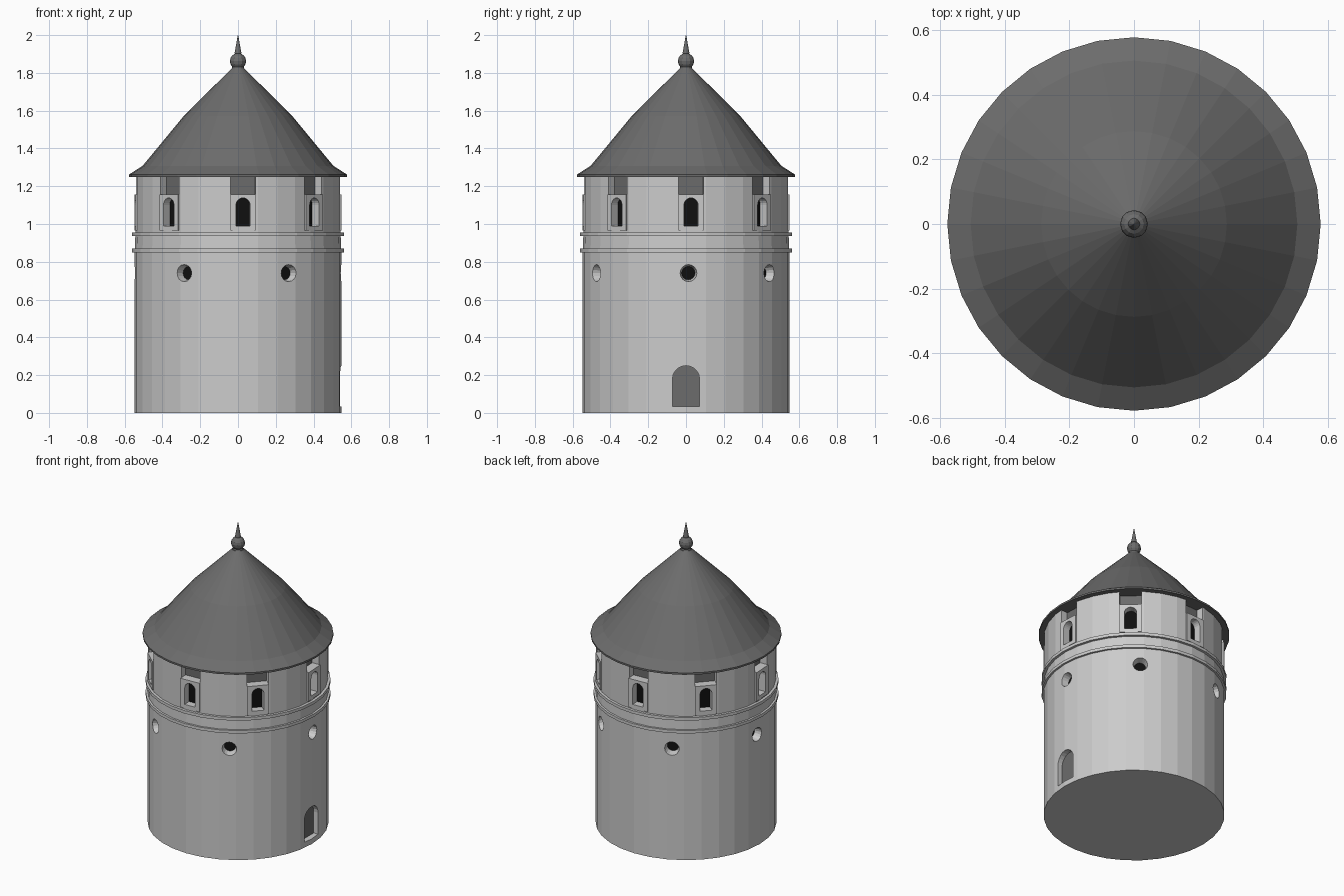
import bpy, bmesh
from math import sin, cos, pi, radians
from mathutils import Matrix

if "Cube" in bpy.data.objects:
    bpy.data.objects.remove(bpy.data.objects["Cube"])


def material(name, v):
    m = bpy.data.materials.new(name)
    m.diffuse_color = (v, v, v, 1)
    m.use_nodes = True
    m.node_tree.nodes["Principled BSDF"].inputs["Base Color"].default_value = m.diffuse_color
    return m


DARK = material("dark_grey", 0.15)
BLACK = material("black", 0.005)


def finish(name, bm, mat=None):
    bmesh.ops.recalc_face_normals(bm, faces=bm.faces)
    me = bpy.data.meshes.new(name)
    bm.to_mesh(me)
    bm.free()
    ob = bpy.data.objects.new(name, me)
    bpy.context.collection.objects.link(ob)
    if mat:
        me.materials.append(mat)
    return ob


def lathe(name, profile, sides=32, mat=None):
    """Revolve (radius, z) points about z and cap both ends."""
    bm = bmesh.new()
    rings = [[bm.verts.new((r * cos(2 * pi * i / sides), r * sin(2 * pi * i / sides), z))
              for i in range(sides)] for r, z in profile]
    for a, b in zip(rings, rings[1:]):
        for i in range(sides):
            j = (i + 1) % sides
            bm.faces.new((a[i], a[j], b[j], b[i]))
    bm.faces.new(rings[0][::-1])
    bm.faces.new(rings[-1])
    return finish(name, bm, mat)


def prism(bm, pts, x0, x1, angle, flare=1.0, zc=0.0):
    """Extrude a (y, z) outline from x0 to x1, then turn it about z."""
    rot = Matrix.Rotation(radians(angle), 4, 'Z')
    a = [bm.verts.new((x0, y, z)) for y, z in pts]
    b = [bm.verts.new((x1, y * flare, zc + (z - zc) * flare)) for y, z in pts]
    n = len(pts)
    bm.faces.new(a[::-1])
    bm.faces.new(b)
    for i in range(n):
        j = (i + 1) % n
        bm.faces.new((a[i], a[j], b[j], b[i]))
    bmesh.ops.transform(bm, matrix=rot, verts=a + b)


def rect(hw, z0, z1):
    return [(-hw, z0), (hw, z0), (hw, z1), (-hw, z1)]


def arch(hw, z0, z1, n=10):
    zc = z1 - hw
    return [(-hw, z0), (hw, z0)] + [(hw * cos(pi * i / n), zc + hw * sin(pi * i / n))
                                    for i in range(n + 1)]


def circle(r, zc, n=16):
    return [(r * cos(2 * pi * i / n), zc + r * sin(2 * pi * i / n)) for i in range(n)]


WINDOWS = [2.8 + 45 * i for i in range(8)]
PORTHOLES = [1.4, 54, 116, 177, 238.5, 299.5]
HW, SILL, HEAD = 0.067, 0.965, 1.157

# Tower wall with notches, portholes and doorway cut out
wall = lathe("tower_wall", [(0.547, 0), (0.547, 0.86), (0.543, 0.95), (0.543, 1.255)])
bm = bmesh.new()
for a in WINDOWS:
    prism(bm, rect(HW, SILL, 1.3), 0.485, 0.65, a)
for a in PORTHOLES:
    prism(bm, circle(0.035, 0.74), 0.495, 0.60, a, 1.6, 0.74)
prism(bm, arch(0.072, 0.035, 0.25), 0.505, 0.65, 0)
cutter = finish("wall_cutter", bm)
cutter.hide_render = True
mod = wall.modifiers.new("openings", 'BOOLEAN')
mod.operation = 'DIFFERENCE'
mod.solver = 'EXACT'
mod.object = cutter
bpy.context.view_layer.objects.active = wall
wall.select_set(True)
bpy.ops.object.modifier_apply(modifier=mod.name)
bpy.data.objects.remove(cutter)

# Window surrounds: arched head and jambs plus a sill block
bm = bmesh.new()
hole = arch(0.037, 0.99, 1.138)
curve = hole[2:]
outline = ([(-0.037, 0.99), (-HW, 0.99), (-HW, HEAD), (HW, HEAD), (HW, 0.99), (0.037, 0.99)]
           + curve)
for a in WINDOWS:
    prism(bm, outline, 0.486, 0.546, a)
    prism(bm, rect(HW, SILL, 0.99), 0.486, 0.546, a)
finish("window_frames", bm)

# Dark panels behind the windows and portholes
bm = bmesh.new()
for a in WINDOWS:
    prism(bm, hole, 0.480, 0.497, a)
for a in PORTHOLES:
    prism(bm, circle(0.036, 0.74), 0.48, 0.498, a)
finish("opening_panels", bm, BLACK)

# Recess backs above the windows
bm = bmesh.new()
for a in WINDOWS:
    prism(bm, rect(HW, HEAD, 1.25), 0.48, 0.488, a)
finish("recess_panels", bm, DARK)

# Door
bm = bmesh.new()
prism(bm, arch(0.072, 0.035, 0.25), 0.49, 0.508, 0)
finish("door", bm, DARK)

# String courses
for i, z in enumerate((0.85, 0.936)):
    lathe(f"string_course_{i + 1}", [(0.53, z), (0.56, z), (0.56, z + 0.02), (0.53, z + 0.02)])

# Roof
lathe("roof", [(0.577, 1.25), (0.577, 1.262), (0.505, 1.308), (0.287, 1.572), (0.035, 1.822)],
      32, DARK)

# Finial: collar, ball and spike
ball = [(0.043 * sin(t), 1.862 - 0.043 * cos(t)) for t in [pi * k / 8 for k in range(2, 8)]]
lathe("finial", [(0.035, 1.815)] + ball + [(0.018, 1.905), (0.001, 2.0)], 12, DARK)
